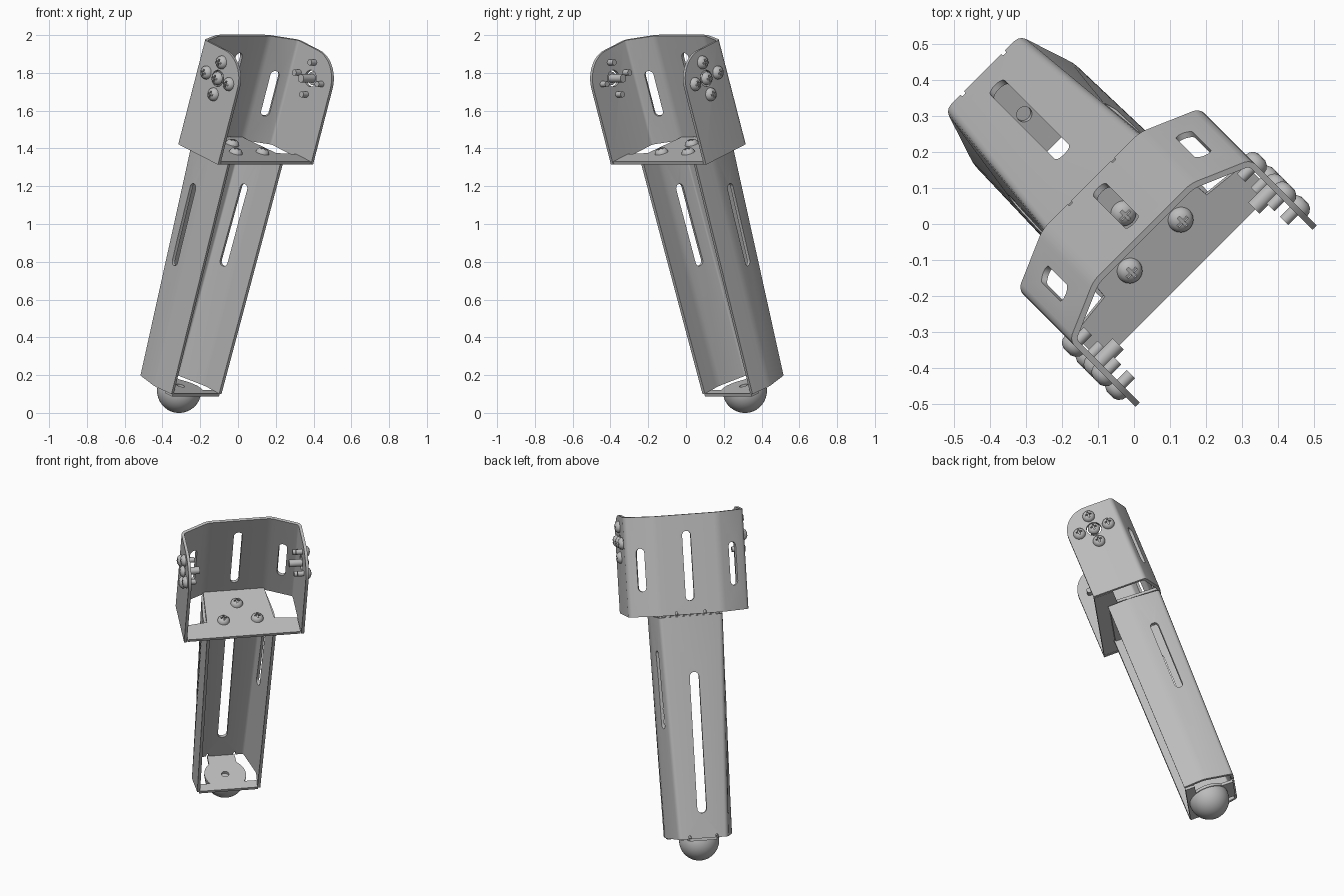
import bpy, bmesh, math
from mathutils import Matrix, Vector

if "Cube" in bpy.data.objects:
    bpy.data.objects.remove(bpy.data.objects["Cube"])

steel = bpy.data.materials.new("grey_steel")
steel.use_nodes = True
steel.diffuse_color = (0.5, 0.5, 0.5, 1)
steel.node_tree.nodes["Principled BSDF"].inputs["Base Color"].default_value = (0.5, 0.5, 0.5, 1)

THICK = 0.017
parts = []


def add(name, bm, matrix=Matrix()):
    me = bpy.data.meshes.new(name)
    bm.to_mesh(me)
    bm.free()
    me.materials.append(steel)
    ob = bpy.data.objects.new(name, me)
    bpy.context.collection.objects.link(ob)
    ob.matrix_basis = matrix
    return ob


def finish(ob, cutters=()):
    """Cut the holes, bake the modifiers and shade."""
    for c in cutters:
        c.hide_render = True
        mod = ob.modifiers.new("hole", 'BOOLEAN')
        mod.object, mod.operation, mod.solver = c, 'DIFFERENCE', 'EXACT'
    bpy.context.view_layer.update()
    graph = bpy.context.evaluated_depsgraph_get()
    me = bpy.data.meshes.new_from_object(ob.evaluated_get(graph))
    ob.modifiers.clear()
    ob.data = me
    me.shade_smooth()
    me.set_sharp_from_angle(angle=math.radians(30))
    for c in cutters:
        bpy.data.objects.remove(c)
    parts.append(ob)
    return ob


def prism(name, points, depth, matrix=Matrix()):
    """Outline in x, y extruded up by depth."""
    bm = bmesh.new()
    face = bm.faces.new([bm.verts.new((x, y, 0)) for x, y in points])
    new = bmesh.ops.extrude_face_region(bm, geom=[face])["geom"]
    bmesh.ops.translate(bm, vec=(0, 0, depth), verts=[v for v in new if isinstance(v, bmesh.types.BMVert)])
    bmesh.ops.recalc_face_normals(bm, faces=bm.faces)
    return add(name, bm, matrix)


def arc(cx, cy, r, start, end, n=10):
    return [(cx + r * math.cos(math.radians(start + (end - start) * i / n)),
             cy + r * math.sin(math.radians(start + (end - start) * i / n))) for i in range(n + 1)]


def slot(x, y, z, half, width, turn=0):
    """Upright round-ended cutter; turn swings it about the vertical."""
    r = width / 2
    pts = arc(0, half - r, r, 0, 180) + arc(0, r - half, r, 180, 360)
    place = (Matrix.Translation((x, y, z)) @ Matrix.Rotation(math.radians(turn), 4, 'Z')
             @ Matrix.Rotation(math.pi / 2, 4, 'X') @ Matrix.Translation((0, 0, -0.05)))
    return prism("slot_cutter", pts, 0.1, place)


def mirrored(points):
    """Close a right-hand outline with its mirror image."""
    return points + [(-x, y) for x, y in reversed(points)]


def folded_sheet(name, panels):
    """Panels that share edges, with rounded bends and sheet thickness."""
    bm = bmesh.new()
    for p in panels:
        bm.faces.new([bm.verts.new(v) for v in p])
    bmesh.ops.remove_doubles(bm, verts=bm.verts, dist=0.0005)
    bends = [e for e in bm.edges if len(e.link_faces) == 2]
    bmesh.ops.bevel(bm, geom=bends, offset=0.02, segments=3, profile=0.5, affect='EDGES')
    ob = add(name, bm)
    mod = ob.modifiers.new("thickness", 'SOLIDIFY')
    mod.thickness, mod.offset, mod.use_even_offset = THICK, 1, True
    return ob


def flip(panel):
    return [(-x, y, z) for x, y, z in reversed(panel)]


# Lower leg: tapered channel, sections from front edge to back
LOW, HIGH = -0.013, 1.295
low = [(0.187, 0.326, LOW), (0.2, 0.447, LOW), (0.145, 0.627, LOW)]
high = [(0.205, 0.328, HIGH), (0.212, 0.455, HIGH), (0.188, 0.648, HIGH)]
right = [[low[i + 1], low[i], high[i], high[i + 1]] for i in range(2)]
back = [(-low[2][0],) + low[2][1:], low[2], high[2], (-high[2][0],) + high[2][1:]]
leg = folded_sheet("leg_channel", right + [flip(p) for p in right] + [back])
holes = [slot(0, 0.63, 0.55, 0.415, 0.055)]
for s in (-1, 1):
    holes.append(slot(s * 0.185, 0.535, 0.865, 0.23, 0.048, -s * 77))
    holes.append(slot(s * 0.08, 0.627, LOW, 0.02, 0.014))
finish(leg, holes)

# Upper bracket: wide channel with rounded side cheeks
BASE, TOP = 1.305, 1.892
CY, CZ, R, W = 0.414, 1.734, 0.158, 0.356
cheek = ([(W, 0.579, BASE), (W, CY - R, BASE)]
         + [(W, y, z) for y, z in arc(CY, CZ, R, 180, 90, 12)] + [(W, 0.579, TOP)])
chamfer = [(0.19, 0.655, BASE), (W, 0.579, BASE), (W, 0.579, TOP), (0.19, 0.655, TOP)]
back = [(-0.19, 0.655, BASE), (0.19, 0.655, BASE), (0.19, 0.655, TOP), (-0.19, 0.655, TOP)]
bracket = folded_sheet("bracket_channel", [cheek, chamfer, flip(cheek), flip(chamfer), back])
holes = [slot(0, 0.65, 1.59, 0.205, 0.05)]
for s in (-1, 1):
    holes.append(slot(s * 0.272, 0.615, 1.58, 0.127, 0.05, -s * 25))
    holes.append(slot(s * 0.085, 0.655, BASE, 0.02, 0.014))
    holes.append(slot(s * W, CY, CZ, 0.044, 0.088, 90))
finish(bracket, holes)

# Bracket floor and the leg cap under it
floor = mirrored([(0.335, 0.258), (0.335, 0.375), (0.2, 0.39), (0.18, 0.645)])
finish(prism("bracket_floor", floor, THICK, Matrix.Translation((0, 0, BASE))))
cap = mirrored([(0.19, 0.335), (0.19, 0.43), (0.15, 0.46), (0.15, 0.64)])
finish(prism("leg_cap", cap, THICK, Matrix.Translation((0, 0, HIGH - 0.01))))

# Foot plate with round seat and screw hole
FOOT_Y, FOOT_Z = 0.454, -0.028
seat = [(0.175, 0.328), (0.175, 0.385)] + arc(0, FOOT_Y, 0.122, -34, 48) + [(0.08, 0.615)]
hole = prism("hole_cutter", arc(0, FOOT_Y, 0.022, 0, 345, 23), 0.1, Matrix.Translation((0, 0, -0.06)))
finish(prism("foot_plate", mirrored(seat), THICK, Matrix.Translation((0, 0, FOOT_Z))), [hole])

# Ball foot, flat against the plate
bm = bmesh.new()
bmesh.ops.create_uvsphere(bm, u_segments=40, v_segments=24, radius=0.117)
cut = bmesh.ops.bisect_plane(bm, geom=bm.verts[:] + bm.edges[:] + bm.faces[:],
                             plane_co=(0, 0, 0.013), plane_no=(0, 0, 1), clear_outer=True)
bmesh.ops.holes_fill(bm, edges=[e for e in bm.edges if e.is_boundary])
finish(add("ball_foot", bm, Matrix.Translation((0, FOOT_Y, -0.041))))


def screw(name, shaft, length, matrix):
    """Domed cross-head screw; head rises along local z."""
    profile = [(0, 0.027), (0.014, 0.026), (0.026, 0.02), (0.034, 0.01), (0.036, 0),
               (shaft, 0), (shaft, -length), (0, -length)]
    bm = bmesh.new()
    verts = [bm.verts.new((x, 0, z)) for x, z in profile]
    edges = [bm.edges.new(pair) for pair in zip(verts, verts[1:])]
    bmesh.ops.spin(bm, geom=verts + edges, cent=(0, 0, 0), axis=(0, 0, 1), angle=2 * math.pi, steps=24)
    bmesh.ops.remove_doubles(bm, verts=bm.verts, dist=0.0002)
    bmesh.ops.recalc_face_normals(bm, faces=bm.faces)
    a, b = 0.0045, 0.018
    cross = [(a, a), (a, b), (-a, b), (-a, a), (-b, a), (-b, -a),
             (-a, -a), (-a, -b), (a, -b), (a, -a), (b, -a), (b, a)]
    cutter = prism("cross_cutter", cross, 0.04, matrix @ Matrix.Translation((0, 0, 0.014)))
    finish(add(name, bm, matrix), [cutter])


# Floor screws
for x, y in ((-0.1, 0.393), (0.1, 0.393), (0, 0.526)):
    screw("floor_screw", 0.016, 0.055, Matrix.Translation((x, y, BASE + THICK)))

# Cheek screws: four around a thicker centre pin on each side
for s in (-1, 1):
    face_out = Matrix.Rotation(s * math.pi / 2, 4, 'Y')
    screw("cheek_pin", 0.022, 0.09, Matrix.Translation((s * W, CY, CZ)) @ face_out)
    for dy, dz in ((0.09, 0), (-0.09, 0), (0, 0.09), (0, -0.09)):
        screw("cheek_screw", 0.016, 0.055, Matrix.Translation((s * W, CY + dy, CZ + dz)) @ face_out)

# Lean the whole leg forward and swing it to its corner direction
pose = Matrix.Rotation(math.radians(45), 4, 'Z') @ Matrix.Rotation(math.radians(20), 4, 'X')
for ob in parts:
    ob.matrix_basis = pose @ ob.matrix_basis
